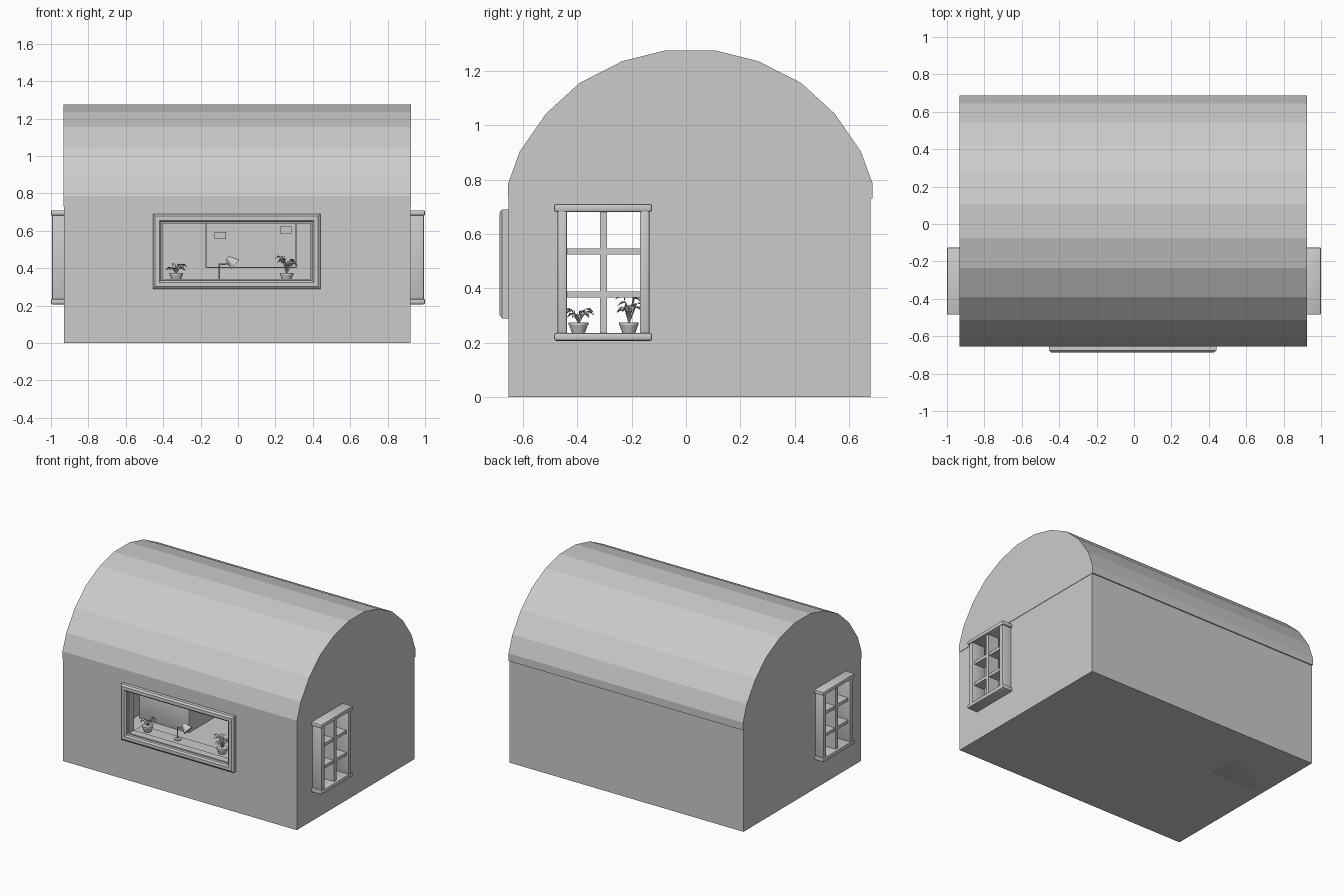
import bpy, bmesh, math, random
from mathutils import Vector, Matrix

if "Cube" in bpy.data.objects:
    bpy.data.objects.remove(bpy.data.objects["Cube"])

random.seed(4)
X0, X1, Y0, Y1, ZW = -0.93, 0.922, -0.652, 0.678, 0.73


def finish(name, bm, smooth=False):
    me = bpy.data.meshes.new(name)
    bm.to_mesh(me)
    bm.free()
    ob = bpy.data.objects.new(name, me)
    bpy.context.collection.objects.link(ob)
    if smooth:
        bpy.ops.object.select_all(action='DESELECT')
        ob.select_set(True)
        bpy.context.view_layer.objects.active = ob
        bpy.ops.object.shade_smooth_by_angle(angle=math.radians(35))
    return ob


def box(name, x, y, z, bevel=0.0):
    """Box from (min, max) ranges with optional rounded edges."""
    bm = bmesh.new()
    bmesh.ops.create_cube(bm, size=1)
    for v in bm.verts:
        v.co = Vector([(r[0] + r[1]) / 2 + c * (r[1] - r[0]) for c, r in zip(v.co, (x, y, z))])
    if bevel:
        bmesh.ops.bevel(bm, geom=bm.edges[:], offset=bevel, segments=2, affect='EDGES', profile=0.5)
    return finish(name, bm, bool(bevel))


def wall(bm, us, vs, place, out, hole=False):
    """Single-sided wall; the middle cell is left open for a window."""
    for i in range(len(us) - 1):
        for j in range(len(vs) - 1):
            if hole and i == 1 and j == 1:
                continue
            c = [(us[i], vs[j]), (us[i + 1], vs[j]), (us[i + 1], vs[j + 1]), (us[i], vs[j + 1])]
            f = bm.faces.new([bm.verts.new(place(u, v)) for u, v in c])
            f.normal_update()
            if f.normal.dot(Vector(out)) < 0:
                f.normal_flip()


# wall shell with window openings
bm = bmesh.new()
wall(bm, (X0, -0.42, 0.41, X1), (0, 0.32, 0.66, ZW), lambda u, v: (u, Y0, v), (0, -1, 0), True)
wall(bm, (X0, X1), (0, ZW), lambda u, v: (u, Y1, v), (0, 1, 0))
for x, s in ((X0, -1), (X1, 1)):
    wall(bm, (Y0, -0.46, -0.15, Y1), (0, 0.22, 0.70, ZW), lambda u, v: (x, u, v), (s, 0, 0), True)
wall(bm, (X0, X1), (Y0, Y1), lambda u, v: (u, v, 0), (0, 0, -1))
bmesh.ops.remove_doubles(bm, verts=bm.verts[:], dist=1e-5)
bmesh.ops.dissolve_limit(bm, angle_limit=0.01, verts=bm.verts[:], edges=bm.edges[:])
finish("walls", bm)

# barrel roof
half = [(0.67, ZW), (0.67, 0.785), (0.627, 0.903), (0.53, 1.043), (0.407, 1.155), (0.25, 1.235), (0.09, 1.275)]
prof = [(0.016 + a, z) for a, z in half] + [(0.016 - a, z) for a, z in reversed(half)]
bm = bmesh.new()
cap = bm.faces.new([bm.verts.new((-0.932, y, z)) for y, z in prof])
ext = bmesh.ops.extrude_face_region(bm, geom=[cap], use_keep_orig=True)
bmesh.ops.translate(bm, vec=(1.857, 0, 0), verts=[g for g in ext["geom"] if isinstance(g, bmesh.types.BMVert)])
bmesh.ops.recalc_face_normals(bm, faces=bm.faces[:])
finish("roof", bm)

# front window frame: moulded profile (inset, depth) run round a rectangle
bm = bmesh.new()
rings = []
for ins, d in ((0, -0.01), (0, 0.024), (0.012, 0.034), (0.034, 0.034), (0.044, 0.024),
               (0.044, 0.004), (0.052, 0.004), (0.052, -0.05), (0, -0.05)):
    a, b, c, e = -0.455 + ins, 0.44 - ins, 0.29 + ins, 0.69 - ins
    rings.append([bm.verts.new((x, Y0 - d, z)) for x, z in ((a, c), (b, c), (b, e), (a, e))])
for i in range(len(rings)):
    r, q = rings[i], rings[(i + 1) % len(rings)]
    for k in range(4):
        bm.faces.new((r[k], r[(k + 1) % 4], q[(k + 1) % 4], q[k]))
bmesh.ops.recalc_face_normals(bm, faces=bm.faces[:])
finish("front_window_frame", bm)

# side windows: rails, stiles, mullion and glazing bars
for s, side in ((1, "right"), (-1, "left")):
    def xr(a, b):
        return (a, b) if s > 0 else (-b, -a)
    for z in ((0.207, 0.236), (0.681, 0.71)):
        box(side + "_window_rail", xr(0.89, 1.0), (-0.485, -0.125), z, 0.008)
    for y in ((-0.472, -0.437), (-0.17, -0.135)):
        box(side + "_window_stile", xr(0.89, 0.994), y, (0.225, 0.69), 0.006)
    box(side + "_window_mullion", xr(0.90, 0.982), (-0.317, -0.29), (0.225, 0.69))
    for z in (0.377, 0.536):
        box(side + "_window_bar", xr(0.90, 0.978), (-0.445, -0.16), (z - 0.011, z + 0.011))


def cone(bm, loc, r1, r2, h, seg=16, rot=None):
    m = Matrix.Translation(loc) @ (rot or Matrix()) @ Matrix.Translation((0, 0, h / 2))
    bmesh.ops.create_cone(bm, cap_ends=True, segments=seg, radius1=r1, radius2=r2, depth=h, matrix=m)


def plant(name, x, y, z, height, n=12, spread=0.045):
    """Pot with a rim and folded leaves on thin stems."""
    bm = bmesh.new()
    cone(bm, (x, y, z), 0.024, 0.034, 0.03)
    cone(bm, (x, y, z + 0.03), 0.036, 0.036, 0.01)
    finish(name + "_pot", bm, True)
    bm = bmesh.new()
    base = Vector((x, y, z + 0.035))
    for i in range(n):
        a = i * 2.4
        out = Vector((math.cos(a), math.sin(a), 0))
        side = Vector((-out.y, out.x, 0))
        tip = base + out * spread * random.uniform(0.2, 0.7) + Vector((0, 0, (height - 0.045) * random.uniform(0.5, 1)))
        d = tip - base
        cone(bm, base, 0.002, 0.0015, d.length, 4, d.to_track_quat('Z', 'Y').to_matrix().to_4x4())
        mid, end = tip + out * 0.016, tip + out * 0.034 - Vector((0, 0, 0.014))
        up = Vector((0, 0, 0.004))
        t, e, c = bm.verts.new(tip), bm.verts.new(end), bm.verts.new(mid - up)
        l, r = bm.verts.new(mid + side * 0.012 + up), bm.verts.new(mid - side * 0.012 + up)
        for f in ((t, c, l), (c, e, l), (t, r, c), (r, e, c)):
            bm.faces.new(f)
    finish(name + "_leaves", bm)


# plants on the sills
plant("front_plant_left", -0.33, -0.55, 0.335, 0.10)
plant("front_plant_right", 0.26, -0.55, 0.335, 0.145, 16)
plant("sill_plant_small", 0.84, -0.395, 0.235, 0.10)
plant("sill_plant_tall", 0.84, -0.21, 0.235, 0.15, 16)
box("front_shelf", (-0.41, 0.40), (-0.63, -0.50), (0.32, 0.335))
box("side_shelf", (0.79, 0.905), (-0.47, -0.15), (0.222, 0.235))

# desk lamp
bm = bmesh.new()
cone(bm, (-0.10, -0.54, 0.335), 0.025, 0.025, 0.006)
cone(bm, (-0.10, -0.54, 0.335), 0.004, 0.004, 0.09, 8)
cone(bm, (-0.10, -0.54, 0.42), 0.004, 0.004, 0.07, 8, Matrix.Rotation(math.radians(85), 4, 'Y'))
cone(bm, (-0.015, -0.54, 0.42), 0.035, 0.012, 0.055, 16, Matrix.Rotation(math.radians(-50), 4, 'Y'))
finish("desk_lamp", bm, True)

# bed in the back corner
box("bed", (-0.90, -0.50), (0.16, 0.66), (0.0, 0.26), 0.012)

# notice board frame on the back wall, with pinned notes
for z in (0.403, 0.68):
    box("board_rail", (-0.17, 0.315), (0.655, 0.672), (z - 0.003, z + 0.003))
for x in (-0.17, 0.31):
    box("board_stile", (x - 0.003, x + 0.003), (0.655, 0.672), (0.403, 0.68))
for x, z in ((-0.095, 0.575), (0.255, 0.605)):
    box("pinned_note", (x - 0.03, x + 0.03), (0.65, 0.653), (z - 0.018, z + 0.018))
